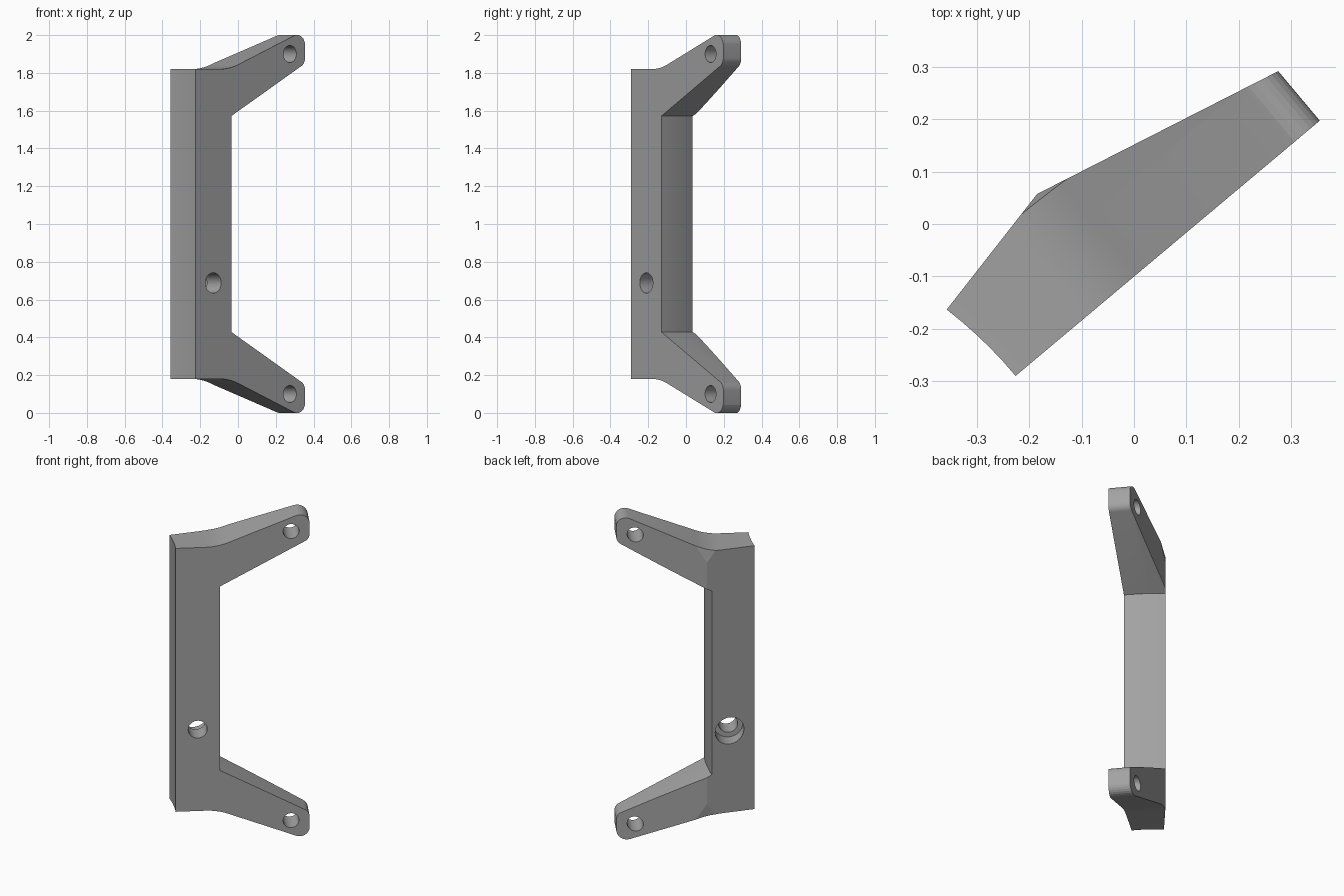
import bpy, bmesh, math
from mathutils import Vector

cube = bpy.data.objects.get("Cube")
if cube:
    bpy.data.objects.remove(cube, do_unlink=True)

TURN = math.radians(40)   # the bracket is turned about the vertical axis
FRONT = -0.077            # depth of the flat front face

grey = bpy.data.materials.new("plain grey")
grey.use_nodes = True
COLOUR = (0.36, 0.36, 0.36, 1)
grey.diffuse_color = COLOUR
grey.node_tree.nodes["Principled BSDF"].inputs["Base Color"].default_value = COLOUR


def rounded(a, corner, b, radius, steps=8):
    """Points of a fillet at a corner between two straight edges."""
    a, corner, b = Vector(a), Vector(corner), Vector(b)
    d1, d2 = (a - corner).normalized(), (b - corner).normalized()
    half = d1.angle(d2) / 2
    centre = corner + (d1 + d2).normalized() * radius / math.sin(half)
    start = corner + d1 * radius / math.tan(half) - centre
    end = corner + d2 * radius / math.tan(half) - centre
    sweep = math.pi - 2 * half
    pts = []
    for i in range(steps + 1):
        t = i / steps
        p = (start * math.sin((1 - t) * sweep) + end * math.sin(t * sweep)) / math.sin(sweep)
        pts.append(tuple(centre + p))
    return pts


# Upper half of the outline (width, height), mirrored for the lower half
outer = (-0.36, 1.82)
root = (-0.123, 1.82)
tip_top = (0.399, 2.027)
tip_low = (0.399, 1.85)
inner = (-0.11, 1.572)
upper = ([outer] + rounded(outer, root, tip_top, 0.355)
         + rounded(root, tip_top, tip_low, 0.055)
         + rounded(tip_top, tip_low, inner, 0.05) + [inner])
outline = upper + [(u, 2 - z) for u, z in reversed(upper)]


def shaped(u, z, v):
    """Bow the outer and inner sides of the post through its depth."""
    t = v - FRONT
    if u == outer[0]:
        u += -0.105 * t + 0.6 * t * (0.18 - t)
    elif u == inner[0]:
        u += -0.094 * t + 0.4 * t * (0.234 - t)
    return (u, v, z)


# Body: outline swept through the depth in thin layers
bm = bmesh.new()
layers = [[bm.verts.new(shaped(u, z, FRONT + 0.036 * i)) for u, z in outline]
          for i in range(11)]
count = len(outline)
for low, high in zip(layers, layers[1:]):
    for i in range(count):
        j = (i + 1) % count
        bm.faces.new((low[i], low[j], high[j], high[i]))
bm.faces.new(layers[0])
bm.faces.new(layers[-1])
bmesh.ops.recalc_face_normals(bm, faces=bm.faces)


def slice_back(point, normal):
    """Trim everything behind a plane and close the cut."""
    geom = bm.verts[:] + bm.edges[:] + bm.faces[:]
    bmesh.ops.bisect_plane(bm, geom=geom, dist=1e-5, plane_co=point,
                           plane_no=normal, clear_outer=True)
    rim = [e for e in bm.edges if e.is_boundary]
    bmesh.ops.holes_fill(bm, edges=rim, sides=0)


# Two sloping back faces, then small corner blends at the top and bottom
ridge = (-0.105, 0.163, 1)
slice_back(ridge, (-0.212, 1, 0))
slice_back(ridge, (0.231, 1, 0))
for side in (1, -1):
    slice_back((-0.105, 0.163, 1 + side * 0.75), (0, 1, side * 0.144))
bmesh.ops.recalc_face_normals(bm, faces=bm.faces)

mesh = bpy.data.meshes.new("bracket")
bm.to_mesh(mesh)
bm.free()
bracket = bpy.data.objects.new("bracket", mesh)
bpy.context.collection.objects.link(bracket)
mesh.materials.append(grey)


def drill(name, u, z, radius, start=-0.3, end=0.4):
    """Cut a round hole running front to back."""
    bpy.ops.mesh.primitive_cylinder_add(
        vertices=40, radius=radius, depth=end - start,
        location=(u, (start + end) / 2, z), rotation=(math.pi / 2, 0, 0))
    cutter = bpy.context.object
    cutter.name = name
    cutter.hide_render = True
    cutter.data.materials.append(grey)
    cut = bracket.modifiers.new(name, 'BOOLEAN')
    cut.operation, cut.solver, cut.object = 'DIFFERENCE', 'EXACT', cutter
    bpy.context.view_layer.objects.active = bracket
    bpy.ops.object.modifier_apply(modifier=name)
    bpy.data.objects.remove(cutter, do_unlink=True)


# Arm holes, and the post hole with its wider recess at the back
drill("upper_arm_hole", 0.294, 1.9, 0.045)
drill("lower_arm_hole", 0.294, 0.1, 0.045)
drill("post_hole", -0.235, 0.688, 0.054)
drill("post_recess", -0.235, 0.688, 0.083, start=0.04)

bracket.rotation_euler.z = TURN
bpy.ops.object.select_all(action='DESELECT')
bracket.select_set(True)
bpy.context.view_layer.objects.active = bracket
bpy.ops.object.transform_apply(location=False, rotation=True, scale=False)
bpy.ops.object.shade_smooth_by_angle(angle=math.radians(11))
